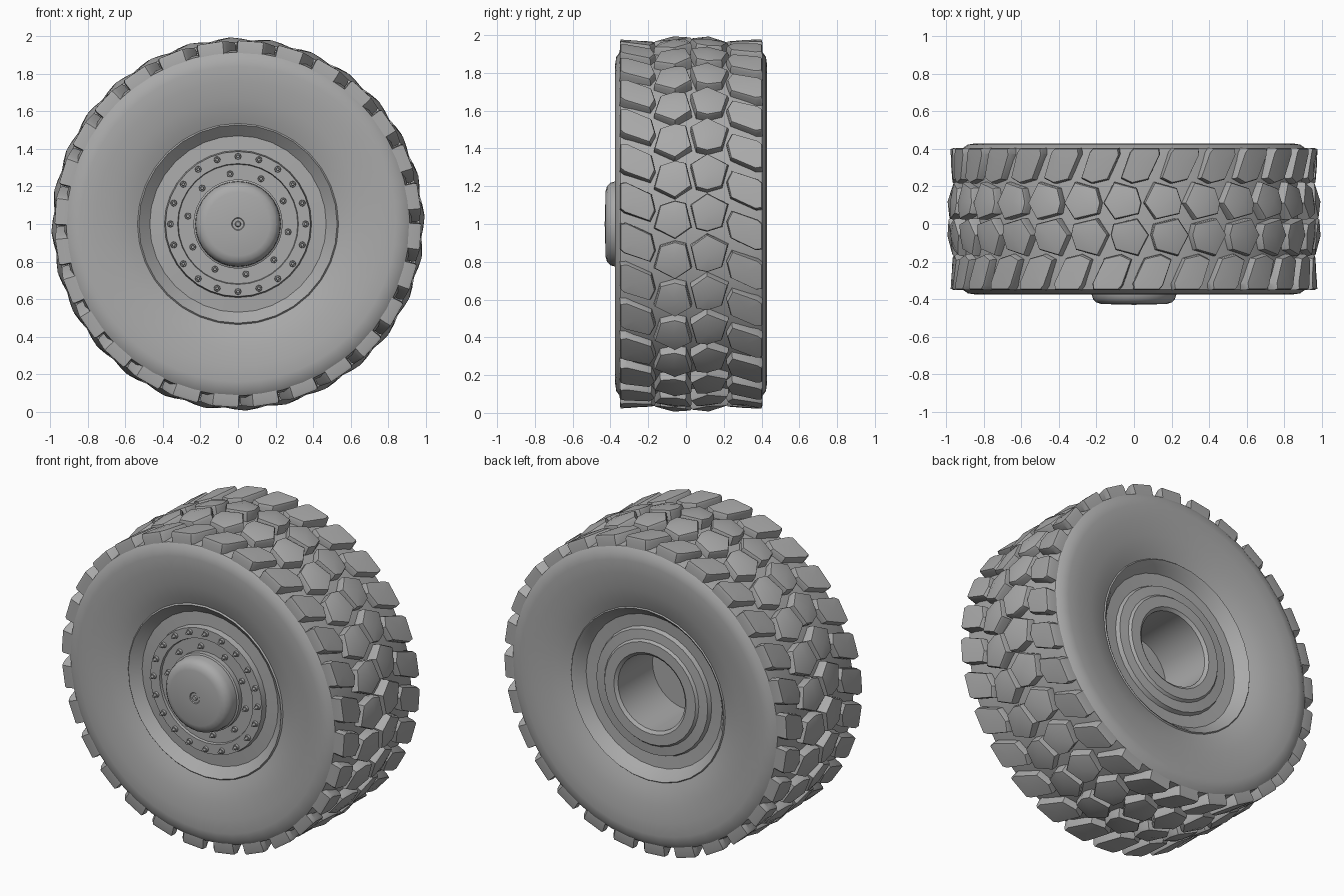
import bpy, bmesh, math
from mathutils import Matrix

cube = bpy.data.objects.get("Cube")
if cube:
    bpy.data.objects.remove(cube, do_unlink=True)

MID = 0.027        # middle of the tyre width
AXLE = 1.0         # height of the wheel centre
COUNT = 28         # tread blocks per row
PITCH = math.tau / COUNT

grey = bpy.data.materials.new("plain_grey")
grey.use_nodes = True
grey.diffuse_color = (0.4, 0.4, 0.4, 1)
bsdf = grey.node_tree.nodes["Principled BSDF"]
bsdf.inputs["Base Color"].default_value = (0.4, 0.4, 0.4, 1)
bsdf.inputs["Roughness"].default_value = 0.7


def finish(name, bm, angle):
    bmesh.ops.recalc_face_normals(bm, faces=bm.faces[:])
    mesh = bpy.data.meshes.new(name)
    bm.to_mesh(mesh)
    bm.free()
    mesh.materials.append(grey)
    obj = bpy.data.objects.new(name, mesh)
    bpy.context.collection.objects.link(obj)
    obj.location.z = AXLE
    bpy.ops.object.select_all(action='DESELECT')
    obj.select_set(True)
    bpy.context.view_layer.objects.active = obj
    bpy.ops.object.shade_smooth_by_angle(angle=math.radians(angle))
    return obj


def lathe(name, profile, steps, closed=False, angle=30):
    """Turn a (y, radius) profile around the axle."""
    bm = bmesh.new()
    verts = [bm.verts.new((0, y, r)) for y, r in profile]
    edges = [bm.edges.new(pair) for pair in zip(verts, verts[1:])]
    if closed:
        edges.append(bm.edges.new((verts[-1], verts[0])))
    bmesh.ops.spin(bm, geom=verts + edges, cent=(0, 0, 0), axis=(0, 1, 0),
                   angle=math.tau, steps=steps)
    bmesh.ops.remove_doubles(bm, verts=bm.verts[:], dist=0.0005)
    return finish(name, bm, angle)


# Tyre carcass: one half profile, mirrored across the middle
half = [(0.345, 0.53), (0.365, 0.58), (0.386, 0.66), (0.399, 0.76),
        (0.403, 0.84), (0.396, 0.885), (0.375, 0.915), (0.31, 0.926)]
tyre = [(MID - w, r) for w, r in half] + [(MID + w, r) for w, r in reversed(half)]
lathe("tyre", tyre, 48, closed=True, angle=40)

# Rim, hub cap and hollow back in one turned profile
cap = [(-0.432, 0), (-0.432, 0.012), (-0.424, 0.016), (-0.424, 0.03),
       (-0.428, 0.034), (-0.427, 0.17), (-0.418, 0.2), (-0.4, 0.218),
       (-0.375, 0.226), (-0.335, 0.228), (-0.33, 0.238), (-0.3, 0.238)]
face = [(-0.3, 0.318), (-0.315, 0.322), (-0.315, 0.386), (-0.28, 0.392),
        (-0.275, 0.47), (-0.328, 0.528), (-0.31, 0.545)]
back = [(0.36, 0.545), (0.38, 0.528), (0.365, 0.51), (0.315, 0.47),
        (0.31, 0.395), (0.335, 0.385), (0.34, 0.327), (0.355, 0.315),
        (0.355, 0.25), (0.34, 0.232), (0, 0.232), (0, 0)]
lathe("rim_and_hub", cap + face + back, 32)


# Rings of bolts on the front of the rim
def bolt_ring(name, count, radius, y, start):
    bm = bmesh.new()
    for i in range(count):
        a = math.radians(start) + i * math.tau / count
        x, z = radius * math.sin(a), radius * math.cos(a)
        for base, tip, length in ((0.018, 0.016, 0.016), (0.011, 0.008, 0.036)):
            place = (Matrix.Translation((x, y - length / 2, z))
                     @ Matrix.Rotation(math.pi / 2, 4, 'X'))
            bmesh.ops.create_cone(bm, cap_ends=True, segments=8, radius1=base,
                                  radius2=tip, depth=length, matrix=place)
    finish(name, bm, 50)


bolt_ring("outer_bolts", 20, 0.36, -0.313, 0)
bolt_ring("inner_bolts", 10, 0.27, -0.298, -9)

# Tread block outlines as (offset across, distance around)
CENTRE_BLOCK = [(0.085, 0.108), (-0.004, 0.045), (0.026, -0.085),
                (0.085, -0.1), (0.165, -0.075), (0.198, 0.05)]
EDGE_BLOCK = [(0.215, 0.015), (0.187, -0.045), (0.208, -0.135),
              (0.345, -0.2), (0.378, -0.195), (0.378, -0.055), (0.355, -0.035)]


def crown(v):
    """Tread radius: high in the middle, dipping, then rising at the edge."""
    v = abs(v)
    return 0.988 - 0.11 * v if v < 0.2 else 0.966 + 0.06 * (v - 0.2)


def add_block(bm, outline, side, shift, bulge):
    cv = sum(p[0] for p in outline) / len(outline)
    ct = sum(p[1] for p in outline) / len(outline)

    def point(v, t, r):
        a = side * t / 0.97 + shift
        return bm.verts.new((r * math.cos(a), MID + side * v, r * math.sin(a)))

    def ring(scale, drop, base=None):
        pts = []
        for v, t in outline:
            v2, t2 = cv + (v - cv) * scale, ct + (t - ct) * scale
            pts.append(point(v2, t2, base or crown(v2) - drop))
        return pts

    rings = [ring(1.0, 0, 0.9), ring(0.99, 0.014), ring(0.93, 0)]
    n = len(outline)
    for low, high in zip(rings, rings[1:]):
        for i in range(n):
            j = (i + 1) % n
            bm.faces.new((low[i], low[j], high[j], high[i]))
    peak = point(cv, ct, crown(cv) + bulge)
    for i in range(n):
        bm.faces.new((rings[-1][i], rings[-1][(i + 1) % n], peak))
    bm.faces.new(rings[0][::-1])


# Four interlocking rows; the second half is the first turned half round
for name, outline, bulge in (("centre_tread", CENTRE_BLOCK, 0.016),
                             ("edge_tread", EDGE_BLOCK, 0.004)):
    bm = bmesh.new()
    for side, phase in ((1, 0.06), (-1, 0.027)):
        for k in range(COUNT):
            add_block(bm, outline, side, phase + k * PITCH, bulge)
    finish(name, bm, 32)
